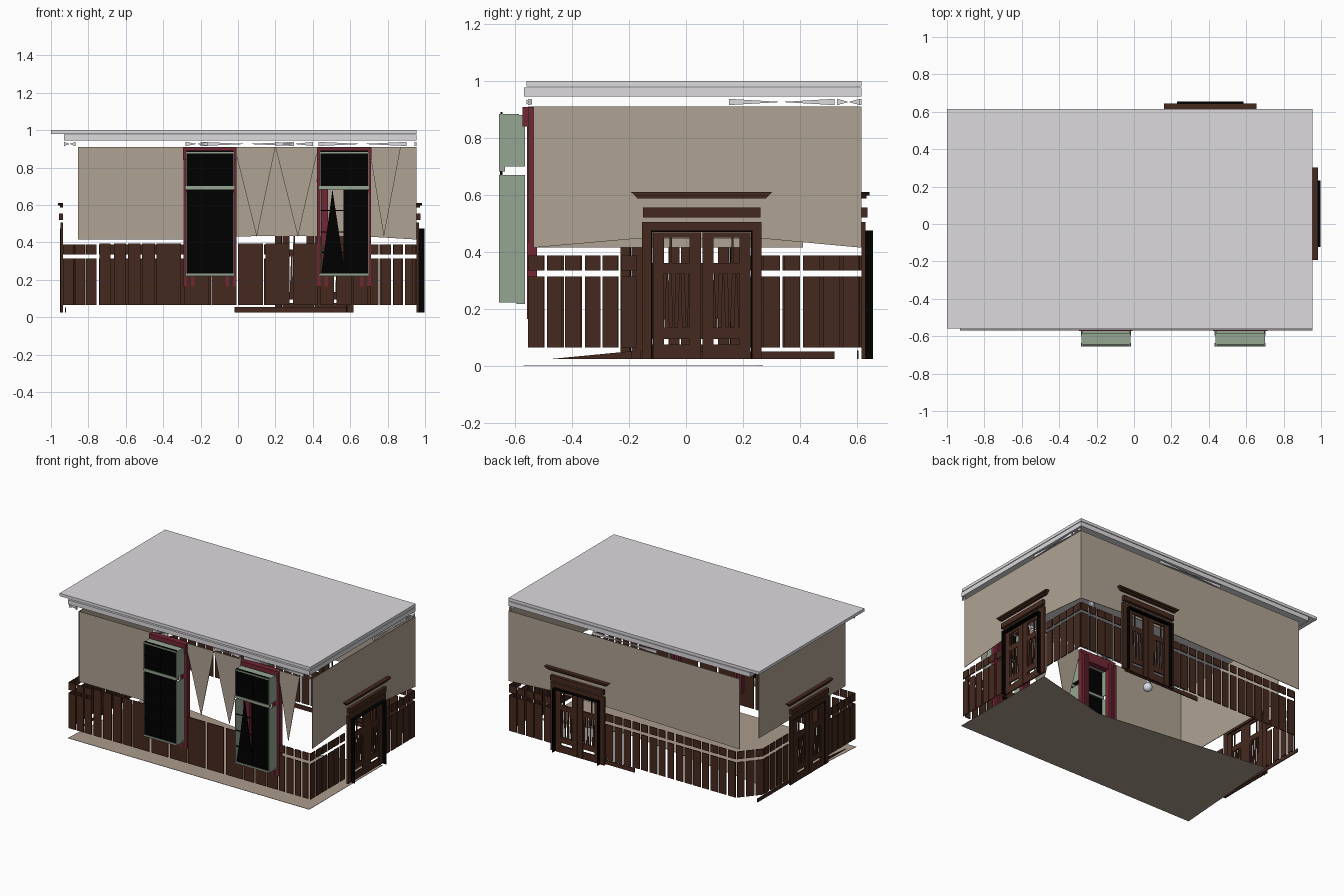
import bpy, bmesh, random
from mathutils import Matrix, Vector

if "Cube" in bpy.data.objects:
    bpy.data.objects.remove(bpy.data.objects["Cube"], do_unlink=True)
random.seed(4)


def material(name, rgb):
    m = bpy.data.materials.new(name)
    m.use_nodes = True
    m.diffuse_color = (*rgb, 1)
    m.node_tree.nodes["Principled BSDF"].inputs["Base Color"].default_value = (*rgb, 1)
    return m


PLASTER = material("tan plaster", (0.43, 0.365, 0.29))
CEILING = material("pale grey", (0.72, 0.7, 0.73))
WOOD = material("dark wood", (0.06, 0.022, 0.013))
GREEN = material("sage green", (0.3, 0.38, 0.29))
CURTAIN = material("crimson cloth", (0.17, 0.02, 0.035))
BLACK = material("black glass", (0.0, 0.0, 0.0))
FLOOR = material("floor boards", (0.41, 0.325, 0.265))
LAMP = material("lamp white", (0.75, 0.78, 0.85))


def frame(origin, along, out):
    """Wall frame: local x runs along the wall, y points outward, z is up."""
    m = Matrix((Vector((*along, 0)), Vector((*out, 0)), Vector((0, 0, 1)))).transposed().to_4x4()
    m.translation = Vector((*origin, 0))
    return m


WORLD = Matrix.Identity(4)
FRONT = frame((0, -0.555), (1, 0), (0, -1))
RIGHT = frame((0.955, 0), (0, 1), (1, 0))
BACK = frame((0, 0.615), (1, 0), (0, 1))
LEFT = frame((-0.935, 0), (0, 1), (-1, 0))


class Part:
    """Collects boxes and plates into one object."""

    def __init__(self, name, mat, space=WORLD):
        self.name, self.mat, self.space = name, mat, space
        self.bm = bmesh.new()

    def plate(self, outline, d0, d1):
        rings = [[self.bm.verts.new(self.space @ Vector((u, d, z))) for u, z in outline] for d in (d0, d1)]
        self.bm.faces.new(rings[0])
        self.bm.faces.new(rings[1][::-1])
        for i in range(len(outline)):
            j = (i + 1) % len(outline)
            self.bm.faces.new((rings[0][i], rings[0][j], rings[1][j], rings[1][i]))

    def box(self, u0, u1, z0, z1, d0, d1):
        self.plate([(u0, z0), (u1, z0), (u1, z1), (u0, z1)], d0, d1)

    def done(self):
        bmesh.ops.recalc_face_normals(self.bm, faces=self.bm.faces)
        me = bpy.data.meshes.new(self.name)
        self.bm.to_mesh(me)
        self.bm.free()
        me.materials.append(self.mat)
        bpy.context.collection.objects.link(bpy.data.objects.new(self.name, me))


# Roof slab, crown band and broken picture moulding
roof = Part("roof_slab", CEILING)
roof.box(-1, 0.955, 0.98, 1.0, -0.56, 0.615)
roof.done()
crown = Part("crown_band", CEILING)
crown.box(-0.93, 0.955, 0.945, 0.976, -0.568, 0.615)
crown.done()
for name, space, spans in (
        ("front", FRONT, ((-0.93, -0.87), (-0.28, -0.16), (0.2, 0.4), (0.43, 0.9))),
        ("right", RIGHT, ((0.15, 0.52), (0.53, 0.61), (-0.56, -0.54))),
        ("back", BACK, ((-0.2, 0.3),))):
    p = Part(name + "_moulding", CEILING, space)
    for a, b in spans:
        c = (a + b) / 2
        p.plate([(a, 0.915), (c, 0.926), (a, 0.937)], -0.01, 0)
        p.plate([(b, 0.915), (b, 0.937), (c, 0.926)], -0.01, 0)
    p.done()

# Floor sheet with its ragged rear edge
floor_outline = [(-0.93, -0.57), (0.955, -0.57), (0.955, 0.25), (0.38, 0.11), (-0.87, 0.27)]
floor = Part("floor", FLOOR, Matrix(((1, 0, 0, 0), (0, 0, 1, 0), (0, 1, 0, 0), (0, 0, 0, 1))))
floor.plate(floor_outline, 0, 0.002)
floor.done()

# Upper walls
TOP, LOW = 0.91, 0.415
wall = Part("front_wall", PLASTER, FRONT)
wall.box(-0.85, -0.28, LOW, TOP, -0.004, 0)
for a, b, tip in ((-0.02, 0.2, 0.1), (0.2, 0.43, 0.32), (0.7, 0.87, 0.78)):
    wall.plate([(a, TOP), (tip, 0.43), (b, TOP)], -0.004, 0)
wall.done()
wall = Part("right_wall", PLASTER, RIGHT)
wall.plate([(-0.535, TOP), (-0.535, LOW), (-0.17, 0.447), (0.27, 0.447), (0.615, LOW), (0.615, TOP)], -0.004, 0)
wall.done()
wall = Part("back_wall", PLASTER, BACK)
wall.plate([(-0.85, TOP), (-0.85, LOW), (0.2, 0.435), (0.62, 0.435), (0.955, LOW), (0.955, TOP)], -0.004, 0)
wall.done()
wall = Part("left_wall", PLASTER, LEFT)
wall.box(-0.555, 0.41, LOW, TOP, -0.084, -0.08)
wall.done()


# Wainscot: tall boards with short boards above a gap
def wainscot(name, space, spans):
    p = Part(name, WOOD, space)
    for start, end, width, split in spans:
        n = max(1, round((end - start) / width))
        step = (end - start) / n
        for i in range(n):
            a = start + i * step + random.uniform(0.003, 0.01)
            b = start + (i + 1) * step - random.uniform(0.003, 0.01)
            if split:
                p.box(a, b, 0.065, 0.313, -0.006, 0)
                p.box(a, b, 0.335, 0.388, -0.006, 0)
            else:
                p.box(a, b, 0.065, 0.393, -0.006, 0)
    p.done()


wainscot("front_wainscot", FRONT, ((-0.94, -0.75, 0.055, True), (-0.75, -0.44, 0.075, False),
                                   (-0.44, 0.43, 0.145, False), (0.43, 0.7, 0.09, True),
                                   (0.7, 0.945, 0.06, True)))
wainscot("right_wainscot", RIGHT, ((-0.56, -0.165, 0.066, True), (0.265, 0.615, 0.066, True)))
wainscot("back_wainscot", BACK, ((-0.82, 0.2, 0.066, True), (0.62, 0.955, 0.066, True)))
wainscot("left_wainscot", LEFT, ((-0.555, -0.23, 0.066, True), (0.19, 0.47, 0.066, True)))
corner = Vector((0.12, 0.145)).normalized()
wainscot("corner_wainscot", frame((-0.94, 0.47), corner, (-corner.y, corner.x)), ((0, 0.188, 0.06, True),))
base = Part("back_baseboard", WOOD, BACK)
base.box(-0.02, 0.58, 0.025, 0.055, -0.016, -0.01)
base.done()
base = Part("left_baseboard", WOOD, LEFT)
base.box(-0.16, 0.52, 0.025, 0.05, -0.016, -0.01)
base.plate([(-0.47, 0.025), (-0.19, 0.025), (-0.19, 0.052)], -0.016, -0.01)
base.done()


# Double doors with casing, lintel and flared cornice
def door(name, space, centre, depth):
    space = space @ Matrix.Translation((centre, 0, 0))
    case = Part(name + "_casing", WOOD, space)
    for s in (-1, 1):
        case.box(s * 0.178, s * 0.21, 0.025, 0.505, 0, 0.014)
    case.box(-0.178, 0.178, 0.475, 0.505, 0, 0.014)
    case.box(-0.206, 0.206, 0.52, 0.555, 0, 0.022)
    case.plate([(-0.225, 0.587), (0.225, 0.587), (0.235, 0.598), (-0.235, 0.598)], 0, 0.018)
    case.plate([(-0.235, 0.598), (0.235, 0.598), (0.248, 0.61), (-0.248, 0.61)], 0, 0.028)
    case.done()
    sleeve = Part(name + "_jamb_sleeve", BLACK, space)
    for s in (-1, 1):
        sleeve.box(s * 0.173, s * 0.178, 0.025, 0.475, 0, depth)
    sleeve.box(-0.173, 0.173, 0.47, 0.475, 0, depth)
    sleeve.done()
    for side, s in (("left", -1), ("right", 1)):
        leaf = Part(f"{name}_{side}_leaf", WOOD, space)
        for a, b in ((0.002, 0.042), (0.132, 0.171)):
            leaf.box(s * a, s * b, 0.025, 0.468, 0.002, 0.013)
        for z0, z1 in ((0.025, 0.075), (0.095, 0.135), (0.325, 0.362), (0.45, 0.468)):
            leaf.box(s * 0.042, s * 0.132, z0, z1, 0.003, 0.012)
        leaf.box(s * 0.104, s * 0.112, 0.362, 0.45, 0.004, 0.011)
        # Tapered slats
        for k in range(4):
            u = 0.046 + k * 0.023
            up, down = (0.125, 0.33) if k % 2 else (0.33, 0.125)
            leaf.plate([(s * (u - 0.002), up), (s * (u + 0.016), up), (s * (u + 0.009), down),
                        (s * (u + 0.003), down)], 0.004, 0.011)
        leaf.done()


door("right_door", RIGHT, 0.055, 0.042)
door("back_door", BACK, 0.408, 0.04)
door("left_door", LEFT, -0.02, 0.016)


# Projecting windows with curtains behind
def window(name, u0, u1, broken):
    mid, out = (u0 + u1) / 2, 0.1
    g = Part(name + "_frame", GREEN, FRONT)
    for u in (u0, u1 - 0.005):
        g.box(u, u + 0.005, 0.23, 0.67, 0.01, out)
        g.box(u, u + 0.005, 0.7, 0.88, 0.01, out)
    g.box(u0 - 0.004, u1 + 0.004, 0.218, 0.232, 0.01, 0.04)
    g.box(u0, u1, 0.222, 0.234, 0.04, out)
    g.box(u0 - 0.004, u1 + 0.004, 0.682, 0.7, 0.08, out)
    g.box(u0, u1, 0.876, 0.884, 0.03, out)
    g.done()
    glass = Part(name + "_glass", BLACK, FRONT)
    glass.box(u0 + 0.005, u1 - 0.005, 0.7, 0.89, 0.088, 0.095)
    if broken:
        glass.box(mid + 0.005, u1 - 0.005, 0.232, 0.682, 0.088, 0.095)
        glass.plate([(u0 + 0.01, 0.232), (mid + 0.005, 0.232), (u0 + 0.07, 0.682)], 0.088, 0.095)
    else:
        glass.box(u0 + 0.005, u1 - 0.005, 0.232, 0.682, 0.088, 0.095)
    glass.done()
    bars = Part(name + "_glazing_bars", BLACK, FRONT)
    bars.box(mid - 0.004, mid + 0.004, 0.234, 0.88, 0.095, 0.098)
    for z in (0.345, 0.455, 0.57, 0.79):
        bars.box(u0 + 0.005, u1 - 0.005, z - 0.003, z + 0.003, 0.095, 0.098)
    bars.done()
    c = Part(name + "_curtains", CURTAIN, FRONT)
    for edge, s in ((u0 - 0.012, 1), (u1 + 0.012, -1)):
        for k in range(3):
            a = edge + s * k * 0.02
            c.plate([(a, 0.165), (a + s * 0.019, 0.165), (a + s * 0.019, 0.88), (a, 0.88)],
                    -0.032 + 0.008 * (k % 2), 0.003 - 0.006 * (k % 2))
    c.box(u0 - 0.013, u1 + 0.013, 0.84, 0.908, -0.022, 0.018)
    c.done()


window("left_window", -0.28, -0.02, False)
window("right_window", 0.435, 0.7, True)

# Hanging globe lamps
for i, (x, y) in enumerate(((0.45, 0.12), (-0.45, -0.4))):
    bpy.ops.mesh.primitive_uv_sphere_add(segments=16, ring_count=10, radius=0.03, location=(x, y, 0.73))
    globe = bpy.context.object
    globe.name = f"lamp_globe_{i + 1}"
    globe.data.materials.append(LAMP)
    bpy.ops.object.shade_smooth_by_angle()
    bpy.ops.mesh.primitive_cylinder_add(vertices=10, radius=0.018, depth=0.04, location=(x, y, 0.77))
    cap = bpy.context.object
    cap.name = f"lamp_cap_{i + 1}"
    cap.data.materials.append(LAMP)
